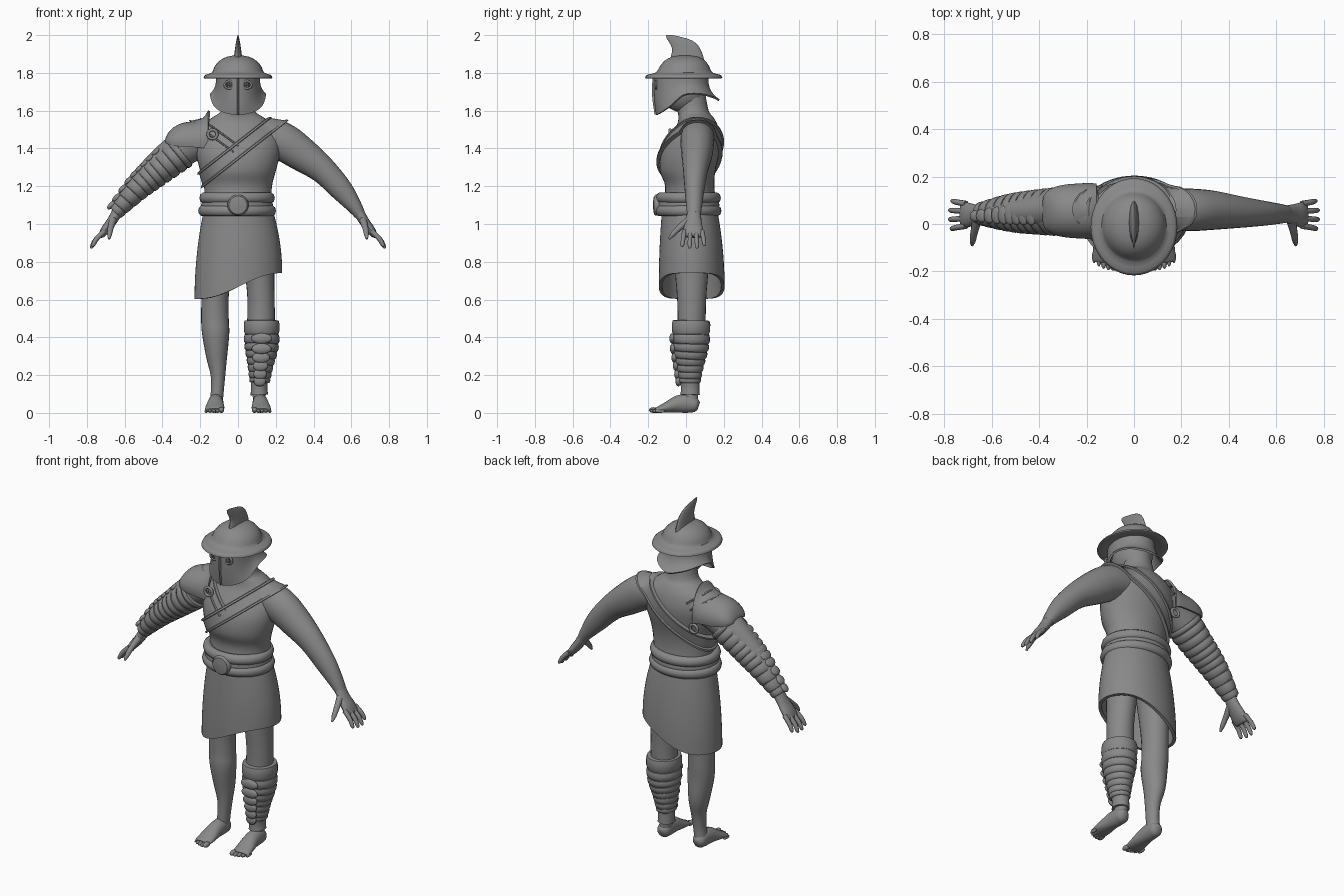
import bpy, bmesh, math
from mathutils import Vector
from mathutils.bvhtree import BVHTree

if "Cube" in bpy.data.objects:
    bpy.data.objects.remove(bpy.data.objects["Cube"])

X, Y, Z = Vector((1, 0, 0)), Vector((0, 1, 0)), Vector((0, 0, 1))
grey = bpy.data.materials.new("stone_grey")
grey.diffuse_color = (0.25, 0.25, 0.25, 1)
grey.use_nodes = True
grey.node_tree.nodes["Principled BSDF"].inputs["Base Color"].default_value = grey.diffuse_color


def finish(name, bm, sharp=42):
    bmesh.ops.recalc_face_normals(bm, faces=bm.faces)
    for f in bm.faces:
        f.smooth = True
    for e in bm.edges:
        if len(e.link_faces) == 2 and e.calc_face_angle(0) > math.radians(sharp):
            e.smooth = False
    me = bpy.data.meshes.new(name)
    bm.to_mesh(me)
    bm.free()
    me.materials.append(grey)
    ob = bpy.data.objects.new(name, me)
    bpy.context.collection.objects.link(ob)
    return ob


def surface(name, rows, wrap=True, caps=False, thick=0, loop=False):
    """Skin a grid of points; wrap closes each row, loop joins last row to first."""
    bm = bmesh.new()
    vs = [[bm.verts.new(p) for p in r] for r in rows]
    n = len(rows[0])
    for i in range(len(vs) if loop else len(vs) - 1):
        a, b = vs[i], vs[(i + 1) % len(vs)]
        for j in range(n if wrap else n - 1):
            k = (j + 1) % n
            bm.faces.new((a[j], a[k], b[k], b[j]))
    if caps:
        bm.faces.new(vs[0])
        bm.faces.new(vs[-1])
    if thick:
        bmesh.ops.recalc_face_normals(bm, faces=bm.faces)
        bmesh.ops.solidify(bm, geom=bm.faces[:], thickness=thick)
    return finish(name, bm)


def at(st, t):
    """Catmull-Rom sample of a station list, t in 0..1."""
    s = min(max(t, 0), 1) * (len(st) - 1)
    i = min(int(s), len(st) - 2)
    f = s - i
    p = [st[min(max(i + k, 0), len(st) - 1)] for k in (-1, 0, 1, 2)]
    return tuple(0.5 * (2 * b + (c - a) * f + (2 * a - 5 * b + 4 * c - d) * f * f
                        + (3 * b - a - 3 * c + d) * f ** 3) for a, b, c, d in zip(*p))


def loft(name, st, ref=Y, seg=24, steps=4, flat=False, side=1):
    """Elliptic rings (x, y, z, radius_a, radius_b) along a path."""
    n = (len(st) - 1) * steps
    pts = [at(st, i / n) for i in range(n + 1)]
    rows = []
    for i, p in enumerate(pts):
        t = Vector(pts[min(i + 1, n)][:3]) - Vector(pts[max(i - 1, 0)][:3])
        t = Z if flat else t.normalized()
        a = t.cross(ref).normalized()
        b = t.cross(a).normalized()
        ring = []
        for k in range(seg):
            w = 2 * math.pi * k / seg
            q = Vector(p[:3]) + a * p[3] * math.cos(w) + b * p[4] * math.sin(w)
            ring.append(Vector((q.x * side, q.y, q.z)))
        rows.append(ring)
    return surface(name, rows, caps=True)


def blob(name, loc, size, tilt=0):
    """Rounded lump, optionally turned about the y axis."""
    bm = bmesh.new()
    bmesh.ops.create_uvsphere(bm, u_segments=16, v_segments=10, radius=1)
    ob = finish(name, bm, 80)
    ob.location, ob.scale, ob.rotation_euler = loc, size, (0, tilt, 0)
    return ob


def hoop(name, c, rx, ry, r, rz=None, axis="Z", seg=48):
    """Elliptic ring of round section."""
    rows = []
    for i in range(seg):
        w = 2 * math.pi * i / seg
        row = []
        for j in range(10):
            v = 2 * math.pi * j / 10
            k, h = r * math.cos(v), (rz or r) * math.sin(v)
            px, py = (rx + k) * math.cos(w), (ry + k) * math.sin(w)
            row.append(Vector(c) + Vector((px, py, h) if axis == "Z" else (px, h, py)))
        rows.append(row)
    return surface(name, rows, loop=True)


def band(name, st, t0, t1, seg=28):
    """One overlapping armour hoop on a limb."""
    prof = [(0, .9), (.04, 1.0), (.35, 1.05), (.8, 1.05), (1.0, .98), (1.04, .88)]
    ring = []
    for f, k in prof:
        p = at(st, t0 + (t1 - t0) * f)
        ring.append(p[:3] + (p[3] * k, p[4] * k))
    return loft(name, ring, seg=seg, steps=1)


# Torso and neck: (z, half width, front y, back y)
body = [(.98, .17, -.12, .16), (1.1, .175, -.12, .16), (1.2, .18, -.11, .15),
        (1.28, .2, -.138, .155), (1.37, .222, -.132, .175), (1.45, .225, -.095, .182),
        (1.52, .19, -.05, .168), (1.565, .135, -.04, .145), (1.6, .09, -.045, .12),
        (1.7, .075, -.05, .1)]
torso = loft("torso", [(0, (f + b) / 2, z, w, (b - f) / 2) for z, w, f, b in body],
             flat=True, seg=36)

# Arms, hands, legs and feet, mirrored
arm = [(.1, .065, 1.475, .085, .085), (.22, .06, 1.445, .1, .09), (.33, .058, 1.375, .092, .083),
       (.45, .05, 1.285, .072, .066), (.55, .045, 1.178, .06, .052), (.615, .043, 1.095, .041, .042),
       (.645, .042, 1.05, .03, .036)]
palm = [(.64, .042, 1.06, .029, .036), (.67, .04, 1.012, .026, .043), (.7, .038, .972, .024, .052),
        (.722, .038, .942, .017, .052), (.73, .038, .932, .008, .045)]
leg = [(.1, .03, .97, .09, .11), (.12, .03, .65, .073, .08), (.122, .03, .5, .073, .074),
       (.118, .028, .42, .072, .074), (.113, .036, .3, .056, .066), (.106, .03, .2, .039, .047),
       (.11, .025, .11, .034, .04), (.118, .024, .04, .036, .042)]
foot = [(.115, .066, .035, .018, .022), (.116, .05, .04, .036, .038), (.117, .01, .05, .04, .05),
        (.119, -.045, .046, .043, .045), (.122, -.1, .03, .05, .029), (.125, -.145, .018, .05, .017),
        (.126, -.16, .014, .045, .01)]
limbs = [torso]
for s, tag in ((1, "left"), (-1, "right")):
    limbs.append(loft(tag + "_arm", arm, side=s))
    loft(tag + "_palm", palm, side=s, seg=16)
    for k in range(4):
        y, ln = .085 - k * .031, (.85, 1, 1, .9)[k]
        sp = (y - .038) * .25
        loft(tag + "_finger", [(.708, y, .962, .014, .013),
                               (.708 + .045 * ln, y + sp * .6, .962 - .045 * ln, .013, .012),
                               (.708 + .066 * ln, y + sp, .962 - .082 * ln, .01, .01),
                               (.708 + .069 * ln, y + sp, .962 - .092 * ln, .004, .004)],
             side=s, seg=10, steps=3)
    loft(tag + "_thumb", [(.662, .015, 1.02, .022, .02), (.674, -.035, .98, .016, .016),
                          (.68, -.07, .945, .013, .013), (.682, -.09, .92, .005, .005)],
         side=s, seg=10, ref=X)
    loft(tag + "_leg", leg, side=s)
    loft(tag + "_foot", foot, side=s, ref=Z)
    for k in range(5):
        r = (.015, .011, .011, .01, .009)[k]
        blob(tag + "_toe", (s * (.088 + k * .02), -.17 + k * k * .002, r), (r, .027, r))

# Chest straps wrapped onto the torso
trees = []
for ob in limbs:
    me = ob.data
    trees.append(BVHTree.FromPolygons([v.co for v in me.vertices], [p.vertices for p in me.polygons]))


def strap(name, slope, a0, a1, width, lift, n=60):
    u = Vector((math.cos(slope), 0, math.sin(slope)))
    nrm = Vector((-math.sin(slope), 0, math.cos(slope)))
    rows = []
    for i in range(n + 1):
        w = math.radians(a0 + (a1 - a0) * i / n)
        d = u * math.cos(w) + Y * math.sin(w)
        row = []
        for f, h in ((-1, -.01), (-.92, lift), (-.7, lift), (-.62, lift * .5), (.62, lift * .5),
                     (.7, lift), (.92, lift), (1, -.01)):
            c = Vector((0, .03, 1.39)) + nrm * width * f
            far = 0
            for t in trees:
                hit = t.ray_cast(c + d * .6, -d, .6)
                if hit[0]:
                    far = max(far, (hit[0] - c).length)
            row.append(c + d * (min(far, .29) + h))
        rows.append(row)
    surface(name, rows, wrap=False)


strap("baldric", math.radians(38), 0, 360, .042, .02)
strap("shoulder_strap", math.radians(-36), 140, 266, .026, .016)
hoop("strap_buckle", (-.135, -.085, 1.475), .024, .024, .008, axis="Y", seg=20)
hoop("back_buckle", (-.16, .155, 1.36), .024, .024, .008, axis="Y", seg=20)

# Shoulder guard: (x, top z, half depth)
guard = [(-.158, 1.602, .115), (-.185, 1.562, .118), (-.235, 1.545, .116), (-.3, 1.533, .11),
         (-.35, 1.505, .095), (-.378, 1.468, .07), (-.385, 1.445, .045)]
rows = []
for x, top, ry in [at(guard, i / 18) for i in range(19)]:
    rows.append([Vector((x, .055 + ry * math.sin(v), 1.435 + (top - 1.435) * math.cos(v)))
                 for v in [math.radians(-105 + 10.5 * j) for j in range(21)]])
surface("shoulder_guard", rows, wrap=False, thick=.012)

# Arm guard: hoops with a row of scales along the outside
sleeve = [(-.3, .053, 1.385, .092, .1), (-.42, .05, 1.285, .078, .09), (-.53, .047, 1.19, .064, .076),
          (-.65, .043, 1.06, .04, .046)]
for k in range(11):
    band("arm_band", sleeve, k / 11, (k + 1) / 11)
for k in range(9):
    p = at(sleeve, .22 + k * .092)
    r = p[3] * .98
    blob("arm_scale", (p[0] - r * .7, p[1] - .01, p[2] + r * .72), (.03, p[4] * .5, .015), math.radians(-45))

# Shin guard on the left leg
shin = [(.125, .027, .49, .09, .097), (.125, .025, .36, .088, .094), (.119, .02, .25, .066, .072),
        (.115, .018, .16, .051, .056)]
band("shin_cuff", shin, 0, .2)
for k in range(7):
    band("shin_band", shin, .2 + k * .8 / 7, .2 + (k + 1) * .8 / 7)
for k in range(6):
    p = at(shin, .25 + k * .14)
    blob("shin_scale", (p[0], p[1] - p[4] * 1.02, p[2]), (p[3] * .62, .016, .028))
loft("ankle_cuff", [(.113, .02, .165, .045, .05), (.112, .022, .13, .044, .049),
                    (.113, .022, .095, .046, .051)])

# Wrapped skirt with a slanting hem
rows = []
for i in range(15):
    t = i / 14
    row = []
    for j in range(56):
        w = 2 * math.pi * j / 56
        k = 1 - (1 - t) ** 2
        x = .002 + (.186 + .046 * k) * math.cos(w)
        y = .02 + .01 * k + (.148 + .026 * k) * math.sin(w)
        hem = .672 + .068 * math.sin(max(-1, min(1, (x - .01) / .22)) * math.pi / 2)
        row.append(Vector((x, y, 1.06 + (hem - 1.06) * t)))
    rows.append(row)
surface("skirt", rows, thick=.018)

# Belt rolls and round buckle
hoop("upper_belt", (-.005, .012, 1.138), .173, .146, .027, .03)
hoop("lower_belt", (-.005, .012, 1.07), .18, .15, .026, .03)
hoop("belt_core", (-.005, .012, 1.1), .165, .14, .025, .045)
loft("buckle", [(0, -.12, 1.1, .056, .056), (0, -.16, 1.1, .056, .056), (0, -.17, 1.1, .048, .048),
                (0, -.174, 1.1, .02, .02)], ref=Z, seg=28, steps=1)

# Helmet bowl, brim and crest
blob("head", (0, -.015, 1.71), (.1, .125, .12))
loft("helmet_bowl", [(0, -.012, 1.785, .11, .13), (0, -.012, 1.77, .176, .198),
                     (0, -.012, 1.78, .18, .202), (0, -.012, 1.79, .172, .193),
                     (0, -.01, 1.802, .137, .15), (0, -.008, 1.83, .126, .133),
                     (0, -.006, 1.862, .1, .11), (0, -.005, 1.885, .06, .07),
                     (0, -.005, 1.893, .015, .02)], flat=True, seg=40, steps=2)
loft("crest", [(0, .01, 1.8, .03, .103), (0, .006, 1.87, .023, .09), (0, .003, 1.92, .017, .076),
               (0, -.015, 1.955, .012, .07), (0, -.045, 1.98, .007, .056),
               (0, -.088, 2.0, .002, .018)], flat=True, seg=20)

# Face mask sweeping back into a flared neck guard
hem = [1.577, 1.588, 1.625, 1.685, 1.69, 1.672, 1.658]
rows = []
for i in range(11):
    t = i / 10
    row = []
    for j in range(64):
        w = 2 * math.pi * j / 64
        q = abs(w - math.pi) / math.pi          # 1 at the face, 0 at the nape
        low = at([(h,) for h in hem], 1 - q)[0]
        c = -math.cos(w)                        # -1 face, 1 nape
        flare = t ** 3
        ry = .158 - .012 * flare if c < 0 else .13 + .06 * flare
        rx = .116 + .032 * flare * min(1, 1.4 * abs(math.sin(w)))
        row.append(Vector((rx * math.sin(w), -.012 + ry * c, 1.785 + (low - 1.785) * t)))
    rows.append(row)
surface("face_mask", rows, thick=.01)
loft("mask_ridge", [(0, -.166, 1.775, .007, .012), (0, -.168, 1.68, .006, .012),
                    (0, -.157, 1.58, .005, .01)], seg=10)

# Eye grilles
for s in (1, -1):
    hoop("eye_ring", (s * .046, -.158, 1.737), .025, .02, .006, axis="Y", seg=20)
    for k in (-1, 0, 1):
        blob("eye_bar", (s * .046 + k * .012, -.159, 1.737), (.003, .006, .019))
    blob("eye_bar", (s * .046, -.159, 1.737), (.023, .006, .003))
